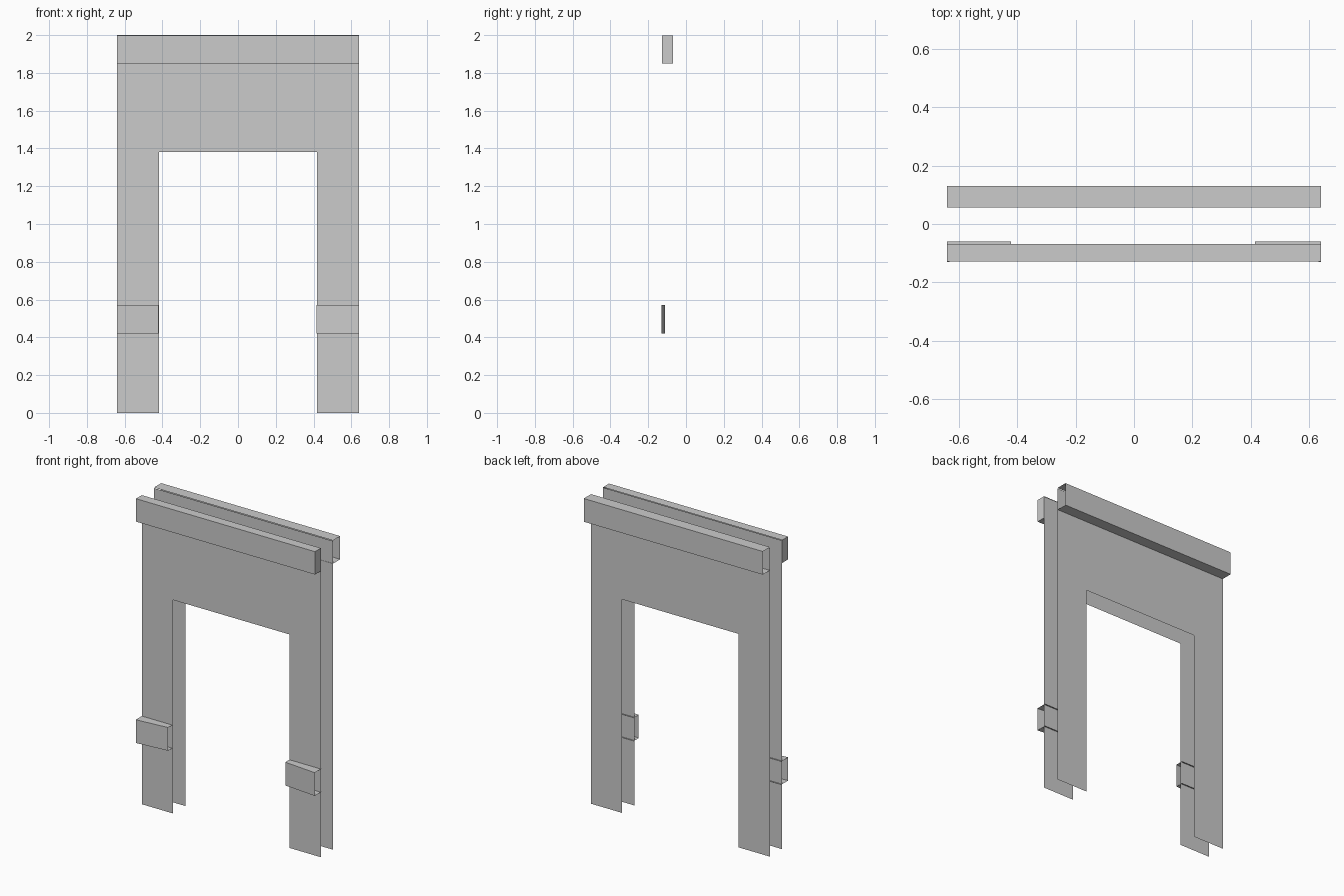
import bpy

if "Cube" in bpy.data.objects:
    bpy.data.objects.remove(bpy.data.objects["Cube"])


def mesh_object(name, verts, faces):
    mesh = bpy.data.meshes.new(name)
    mesh.from_pydata(verts, [], faces)
    mesh.update()
    obj = bpy.data.objects.new(name, mesh)
    bpy.context.collection.objects.link(obj)
    return obj


def arch_panel(name, y):
    """Thin inverted-U sheet, outline in x and z."""
    xs, zs = (-0.64, -0.417, 0.417, 0.64), (0, 1.38, 1.995)
    verts = [(x, y, z) for z in zs for x in xs]
    faces = [(0, 1, 5, 4), (2, 3, 7, 6), (4, 5, 9, 8), (5, 6, 10, 9), (6, 7, 11, 10)]
    if y > 0:
        faces = [f[::-1] for f in faces]
    return mesh_object(name, verts, faces)


def band(name, x0, x1, z0, z1, inner_y, outer0, outer1, caps=False):
    """Sheet-metal channel: outer face, top and bottom, optional end caps.
    outer0 / outer1 are the depths of the outer face at x0 / x1."""
    verts = []
    for z in (z0, z1):
        verts += [(x0, outer0, z), (x1, outer1, z), (x1, inner_y, z), (x0, inner_y, z)]
    faces = [(0, 1, 5, 4), (4, 5, 6, 7), (3, 2, 1, 0)]
    if caps:
        faces += [(1, 2, 6, 5), (3, 0, 4, 7)]
    if inner_y > 0:
        faces = [f[::-1] for f in faces]
    return mesh_object(name, verts, faces)


# Front and back sheets
arch_panel("front_panel", -0.068)
arch_panel("back_panel", 0.058)

# Lintel bands: front is capped, back is open at its ends
band("front_lintel_band", -0.64, 0.64, 1.85, 1.998, -0.068, -0.128, -0.128, caps=True)
band("back_lintel_band", -0.64, 0.64, 1.85, 2.0, 0.056, 0.13, 0.13)

# Leg bands, tapering slightly towards the opening
band("left_leg_band", -0.64, -0.422, 0.42, 0.57, -0.06, -0.13, -0.11)
band("right_leg_band", 0.415, 0.64, 0.42, 0.57, -0.06, -0.11, -0.13)
